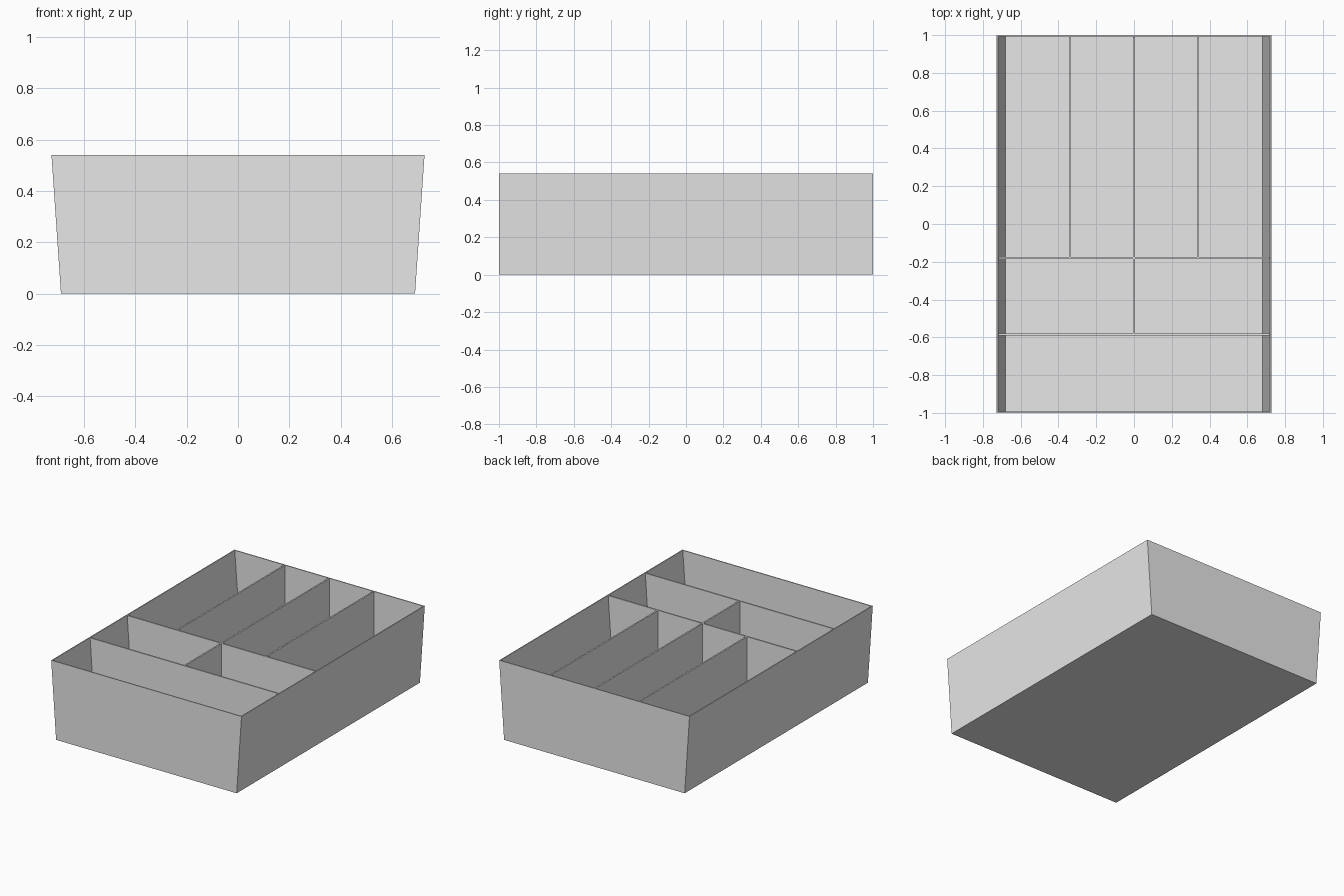
import bpy
import bmesh

if "Cube" in bpy.data.objects:
    bpy.data.objects.remove(bpy.data.objects["Cube"])

HEIGHT, LENGTH = 0.54, 2.0
BASE, TOP = 0.69, 0.727      # half widths of the flared box
WALL = 0.01

grey = bpy.data.materials.new("light_grey")
grey.use_nodes = True
colour = (0.8, 0.8, 0.8, 1)
grey.diffuse_color = colour
grey.node_tree.nodes["Principled BSDF"].inputs["Base Color"].default_value = colour


def half_width(z):
    return BASE + (TOP - BASE) * z / HEIGHT


def add_object(name, bm):
    bmesh.ops.recalc_face_normals(bm, faces=bm.faces[:])
    mesh = bpy.data.meshes.new(name)
    bm.to_mesh(mesh)
    bm.free()
    mesh.materials.append(grey)
    obj = bpy.data.objects.new(name, mesh)
    bpy.context.collection.objects.link(obj)
    return obj


def prism(name, profile, y0, y1):
    """Extrude an x-z profile from y0 to y1."""
    bm = bmesh.new()
    face = bm.faces.new([bm.verts.new((x, y0, z)) for x, z in profile])
    new = bmesh.ops.extrude_face_region(bm, geom=[face])["geom"]
    for v in new:
        if isinstance(v, bmesh.types.BMVert):
            v.co.y = y1
    return add_object(name, bm)


# Flared tray, hollowed from its top face
bm = bmesh.new()
bmesh.ops.create_cube(bm, size=2)
for v in bm.verts:
    v.co.z = HEIGHT if v.co.z > 0 else 0
    v.co.x *= half_width(v.co.z)
    v.co.y *= LENGTH / 2
bm.normal_update()
rim = max(bm.faces, key=lambda f: f.calc_center_median().z)
bmesh.ops.inset_region(bm, faces=[rim], thickness=WALL)
pocket = bmesh.ops.extrude_discrete_faces(bm, faces=[rim])["faces"][0]
for v in pocket.verts:
    side = 1 if v.co.x > 0 else -1
    v.co.z = WALL
    v.co.x = side * (half_width(WALL) - WALL)
add_object("tray", bm)

# Cross dividers between the side walls
low, high = half_width(WALL) - WALL, half_width(HEIGHT) - WALL
cross = [(-low, WALL), (low, WALL), (high, HEIGHT), (-high, HEIGHT)]
FRONT, MIDDLE = -0.585, -0.18
for name, y in (("front_cross_divider", FRONT), ("middle_cross_divider", MIDDLE)):
    prism(name, cross, y - WALL / 2, y + WALL / 2)


# Lengthwise dividers
def long_divider(name, x, y0, y1):
    a, b = x - WALL / 2, x + WALL / 2
    prism(name, [(a, WALL), (b, WALL), (b, HEIGHT), (a, HEIGHT)],
          y0 + WALL / 2, y1 - WALL / 2)


long_divider("short_divider", 0, FRONT, MIDDLE)
for name, x in (("right", -0.34), ("centre", 0), ("left", 0.34)):
    long_divider(name + "_long_divider", x, MIDDLE, LENGTH / 2 - WALL / 2)
